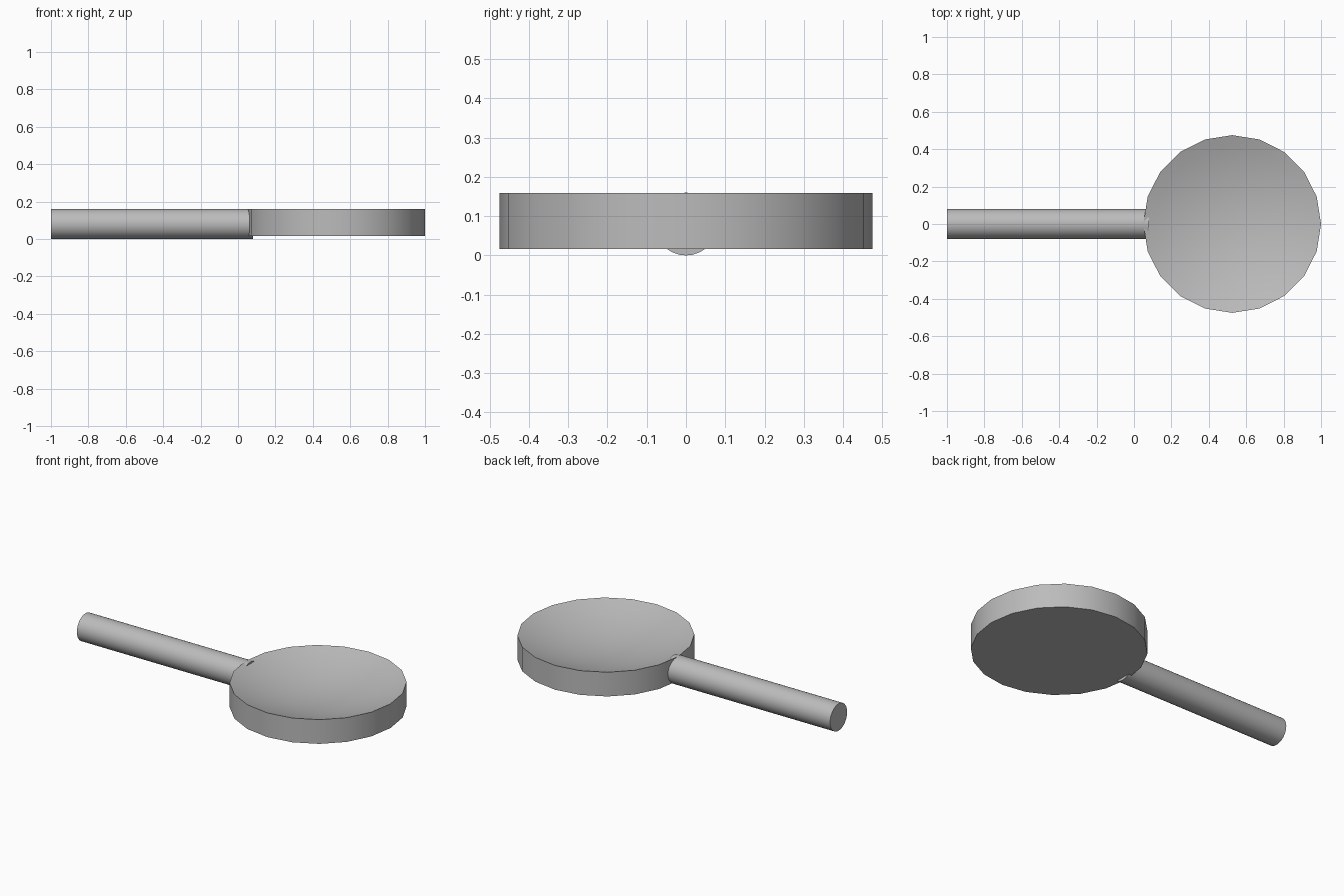
import bpy, bmesh, math

if "Cube" in bpy.data.objects:
    bpy.data.objects.remove(bpy.data.objects["Cube"])

grey = bpy.data.materials.new("grey")
grey.diffuse_color = (0.5, 0.5, 0.5, 1)
grey.use_nodes = True
grey.node_tree.nodes["Principled BSDF"].inputs["Base Color"].default_value = grey.diffuse_color

def lathe(name, profile, sides, smooth_deg):
    """Revolve a (radius, z) profile whose ends lie on the axis."""
    bm = bmesh.new()
    vs = [bm.verts.new((r, 0, z)) for r, z in profile]
    es = [bm.edges.new(p) for p in zip(vs, vs[1:])]
    bmesh.ops.spin(bm, geom=vs + es, cent=(0, 0, 0), axis=(0, 0, 1),
                   angle=math.tau, steps=sides, use_duplicate=False)
    bmesh.ops.remove_doubles(bm, verts=bm.verts, dist=1e-5)
    bmesh.ops.recalc_face_normals(bm, faces=bm.faces)
    me = bpy.data.meshes.new(name)
    bm.to_mesh(me)
    bm.free()
    me.materials.append(grey)
    ob = bpy.data.objects.new(name, me)
    bpy.context.collection.objects.link(ob)
    bpy.ops.object.select_all(action='DESELECT')
    ob.select_set(True)
    bpy.context.view_layer.objects.active = ob
    bpy.ops.object.shade_smooth_by_angle(angle=math.radians(smooth_deg))
    return ob

# Round head: flat underside, straight rim, dished top
R, top, bottom, depth, rings = 0.475, 0.1595, 0.016, 0.09, 8
dish = [(R * i / rings, top - depth * (1 - (i / rings) ** 2))
        for i in range(rings, -1, -1)]
head = lathe("head", [(0, bottom), (R, bottom)] + dish, 20, 30)
head.location = (0.525, 0, 0)

# Handle: round bar running into the head
handle = lathe("handle", [(0, 0), (0.08, 0), (0.08, 1.08), (0, 1.08)], 32, 30)
handle.rotation_euler = (0, math.pi / 2, 0)
handle.location = (-1, 0, 0.08)
